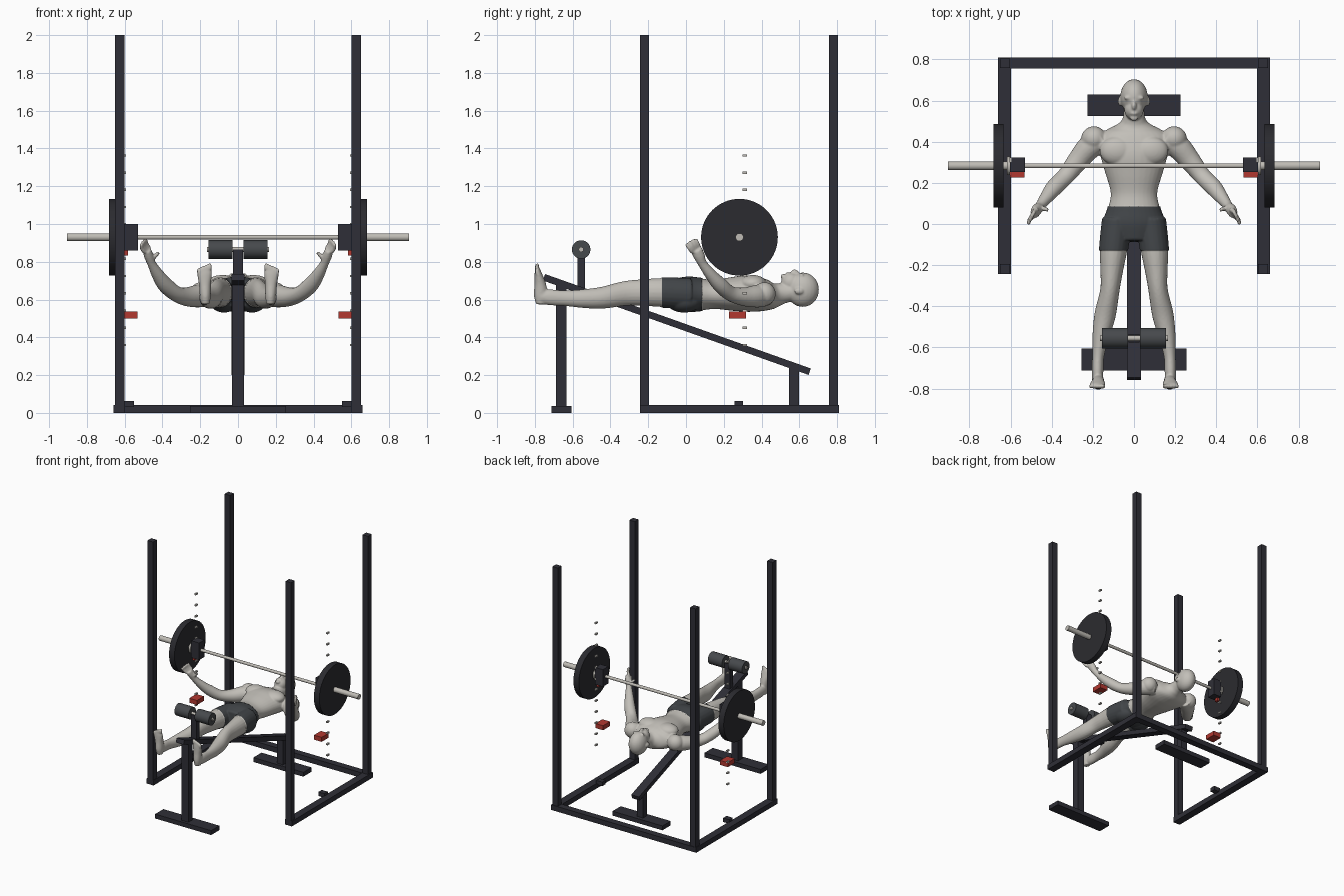
import bpy, bmesh, math
from mathutils import Matrix, Vector

default_cube = bpy.data.objects.get("Cube")
if default_cube:
    bpy.data.objects.remove(default_cube, do_unlink=True)


def material(name, color):
    mat = bpy.data.materials.new(name)
    mat.use_nodes = True
    mat.diffuse_color = (*color, 1)
    mat.node_tree.nodes["Principled BSDF"].inputs["Base Color"].default_value = (*color, 1)
    return mat


FRAME = material("dark frame paint", (0.028, 0.028, 0.038))
PLATE = material("black iron", (0.024, 0.024, 0.029))
FOAM = material("grey foam", (0.062, 0.067, 0.073))
STEEL = material("pale steel", (0.52, 0.50, 0.46))
SKIN = material("pale clay skin", (0.54, 0.52, 0.48))
SHORTS = material("charcoal shorts", (0.055, 0.061, 0.067))
RED = material("red safety", (0.45, 0.04, 0.03))


def finish(bm, name, *mats):
    mesh = bpy.data.meshes.new(name)
    bm.to_mesh(mesh)
    bm.free()
    for mat in mats:
        mesh.materials.append(mat)
    obj = bpy.data.objects.new(name, mesh)
    bpy.context.scene.collection.objects.link(obj)
    return obj


def box(name, mat, xs, ys, zs):
    """Box from its (min, max) range on each axis."""
    bm = bmesh.new()
    spans = (xs, ys, zs)
    centre = Vector([(a + b) / 2 for a, b in spans])
    size = Matrix.Diagonal([abs(b - a) for a, b in spans] + [1])
    bmesh.ops.create_cube(bm, size=1, matrix=Matrix.Translation(centre) @ size)
    return finish(bm, name, mat)


def rod(name, mat, x0, x1, y, z, radius, sides=32):
    """Cylinder lying along the x axis."""
    bm = bmesh.new()
    place = Matrix.Translation(((x0 + x1) / 2, y, z)) @ Matrix.Rotation(math.pi / 2, 4, "Y")
    bmesh.ops.create_cone(bm, cap_ends=True, segments=sides, radius1=radius,
                          radius2=radius, depth=abs(x1 - x0), matrix=place)
    for face in bm.faces:
        face.smooth = len(face.verts) == 4
    return finish(bm, name, mat)


def side_range(side, near, far):
    return tuple(sorted((side * near, side * far)))


# Rack: base, uprights, pins, hooks and safeties
BAR_Y, BAR_Z = 0.283, 0.93
box("rear_base_rail", FRAME, (-0.66, 0.66), (0.755, 0.81), (0, 0.042))
for side, label in ((1, "left"), (-1, "right")):
    post_x = side_range(side, 0.602, 0.652)
    box(label + "_base_rail", FRAME, side_range(side, 0.598, 0.66), (-0.243, 0.81), (0, 0.042))
    box(label + "_front_upright", FRAME, post_x, (-0.243, -0.195), (0, 2))
    box(label + "_rear_upright", FRAME, post_x, (0.757, 0.805), (0, 2))
    box(label + "_base_block", FRAME, side_range(side, 0.55, 0.605), (0.258, 0.302), (0.03, 0.063))
    box(label + "_safety", RED, side_range(side, 0.532, 0.602), (0.227, 0.317), (0.5, 0.537))
    box(label + "_bar_hook", FRAME, side_range(side, 0.53, 0.602), (0.252, 0.322), (0.86, 1.0))
    box(label + "_hook_latch", RED, side_range(side, 0.583, 0.602), (0.27, 0.3), (0.834, 0.86))
    for i in range(12):
        z = 0.36 + i * 0.0912
        box(f"{label}_pin_{i + 1}", STEEL, side_range(side, 0.592, 0.606),
            (0.298, 0.324), (z - 0.006, z + 0.006))

    # Barbell ends
    rod(label + "_bar_sleeve", STEEL, side * 0.6, side * 0.905, BAR_Y, BAR_Z, 0.021)
    rod(label + "_sleeve_collar", STEEL, side * 0.602, side * 0.618, BAR_Y, BAR_Z, 0.045)
    rod(label + "_weight_plate", PLATE, side * 0.634, side * 0.683, BAR_Y, BAR_Z, 0.203, 64)
rod("bar", STEEL, -0.61, 0.61, BAR_Y, BAR_Z, 0.012)

# Bench: feet, posts, sloping beam and ankle rollers
box("bench_front_foot", FRAME, (-0.255, 0.255), (-0.712, -0.605), (0, 0.036))
box("bench_rear_foot", FRAME, (-0.227, 0.227), (0.524, 0.63), (0, 0.036))
box("bench_front_post", FRAME, (-0.031, 0.031), (-0.688, -0.632), (0.03, 0.69))
box("bench_rear_post", FRAME, (-0.028, 0.028), (0.545, 0.598), (0.03, 0.24))
start, end = Vector((0, -0.752, 0.718)), Vector((0, 0.655, 0.218))
run = end - start
beam = box("bench_beam", FRAME, (-0.035, 0.035), (-run.length / 2, run.length / 2), (-0.018, 0.018))
beam.location = (start + end) / 2
beam.rotation_euler.x = math.atan2(run.z, run.y)
box("roller_post", FRAME, (-0.026, 0.026), (-0.575, -0.535), (0.63, 0.865))
rod("roller_axle", STEEL, -0.165, 0.165, -0.555, 0.865, 0.013)
for side, label in ((1, "left"), (-1, "right")):
    rod(label + "_ankle_roller", FOAM, side * 0.028, side * 0.155, -0.555, 0.865, 0.049)


# Figure helpers
def spline(points, steps=5):
    """Smooth interpolation through every section."""
    pts = [Vector(p) for p in points]
    pts = [pts[0]] + pts + [pts[-1]]
    out = []
    for a, b, c, d in zip(pts, pts[1:], pts[2:], pts[3:]):
        for k in range(steps):
            t = k / steps
            out.append(b + (c - a) * t / 2 + (a - 2.5 * b + 2 * c - d / 2) * t * t
                       + (1.5 * (b - c) + (d - a) / 2) * t ** 3)
    return out + [pts[-1]]


def limb(bm, points, sides=20):
    """Loft of ellipses: each section is x, y, z, half width, half depth."""
    sections = spline(points)
    rings = []
    for i, s in enumerate(sections):
        ahead, behind = sections[min(i + 1, len(sections) - 1)], sections[max(i - 1, 0)]
        along = Vector((ahead - behind)[:3]).normalized()
        across = Vector((1, 0, 0))
        across = (across - along * across.dot(along)).normalized()
        up = across.cross(along)
        ring = []
        for k in range(sides):
            angle = math.tau * k / sides
            ring.append(bm.verts.new(Vector(s[:3]) + across * s[3] * math.cos(angle)
                                     + up * s[4] * math.sin(angle)))
        rings.append(ring)
    for a, b in zip(rings, rings[1:]):
        for k in range(sides):
            n = (k + 1) % sides
            bm.faces.new((a[k], a[n], b[n], b[k]))
    bm.faces.new(rings[0][::-1])
    bm.faces.new(rings[-1])


def blob(bm, centre, radii):
    place = Matrix.Translation(centre) @ Matrix.Diagonal((*radii, 1))
    bmesh.ops.create_uvsphere(bm, u_segments=24, v_segments=16, radius=1, matrix=place)


# Figure: torso, neck and head
bm = bmesh.new()
torso = [(-0.08, 0.632, 0.1, 0.07), (0.0, 0.628, 0.147, 0.09), (0.07, 0.627, 0.128, 0.086),
         (0.15, 0.627, 0.113, 0.077), (0.25, 0.63, 0.14, 0.09), (0.33, 0.632, 0.163, 0.097),
         (0.4, 0.625, 0.18, 0.088), (0.45, 0.621, 0.145, 0.074), (0.485, 0.626, 0.078, 0.06),
         (0.52, 0.635, 0.053, 0.054), (0.59, 0.645, 0.05, 0.05)]
limb(bm, [(0, *section) for section in torso], 32)
blob(bm, (0, 0.618, 0.652), (0.067, 0.086, 0.091))
blob(bm, (0, 0.556, 0.69), (0.047, 0.052, 0.052))
blob(bm, (0, 0.575, 0.744), (0.012, 0.021, 0.016))
blob(bm, (0, 0.538, 0.734), (0.02, 0.01, 0.011))
blob(bm, (0, 0.515, 0.722), (0.02, 0.014, 0.014))

for side in (1, -1):
    # Face and muscle masses
    blob(bm, (side * 0.068, 0.597, 0.645), (0.01, 0.024, 0.017))
    blob(bm, (side * 0.027, 0.613, 0.728), (0.024, 0.01, 0.012))
    blob(bm, (side * 0.082, 0.355, 0.685), (0.085, 0.07, 0.045))
    blob(bm, (side * 0.195, 0.415, 0.63), (0.062, 0.06, 0.062))
    blob(bm, (side * 0.075, -0.01, 0.59), (0.07, 0.09, 0.055))

    # Arm and hand
    arm = [(0.15, 0.42, 0.625, 0.06, 0.06), (0.215, 0.375, 0.618, 0.06, 0.06),
           (0.275, 0.305, 0.615, 0.051, 0.049), (0.33, 0.235, 0.632, 0.043, 0.04),
           (0.385, 0.18, 0.678, 0.042, 0.04), (0.425, 0.13, 0.733, 0.033, 0.031),
           (0.457, 0.088, 0.79, 0.023, 0.024), (0.472, 0.07, 0.83, 0.025, 0.03),
           (0.483, 0.055, 0.862, 0.022, 0.031)]
    limb(bm, [(side * x, y, z, a, b) for x, y, z, a, b in arm])
    for i in range(4):
        base = Vector((0.494 - 0.008 * i, 0.035 + 0.012 * i, 0.85 + 0.007 * i))
        tip = Vector((0.512 - 0.008 * i, 0.0 + 0.017 * i, 0.895 + 0.015 * i - 0.002 * i * i))
        mid = base.lerp(tip, 0.5) + Vector((0.006, 0, 0))
        limb(bm, [(side * p.x, p.y, p.z, r, r)
                  for p, r in ((base, 0.012), (mid, 0.011), (tip, 0.009))], 10)
    limb(bm, [(side * 0.465, 0.078, 0.805, 0.014, 0.014), (side * 0.44, 0.075, 0.83, 0.012, 0.012),
              (side * 0.418, 0.068, 0.85, 0.009, 0.009)], 10)

    # Leg
    leg = [(0.082, 0.02, 0.63, 0.07, 0.08), (0.099, -0.12, 0.637, 0.067, 0.077),
           (0.108, -0.22, 0.637, 0.056, 0.071), (0.117, -0.32, 0.633, 0.047, 0.065),
           (0.14, -0.44, 0.61, 0.052, 0.058), (0.16, -0.54, 0.605, 0.042, 0.05),
           (0.174, -0.64, 0.607, 0.029, 0.041), (0.177, -0.72, 0.612, 0.028, 0.042),
           (0.177, -0.77, 0.615, 0.026, 0.035)]
    limb(bm, [(side * x, *rest) for x, *rest in leg])

    # Foot with raised toes
    foot = [(0.172, -0.768, 0.575, 0.022, 0.026), (0.173, -0.768, 0.62, 0.029, 0.037),
            (0.175, -0.772, 0.68, 0.032, 0.031), (0.177, -0.782, 0.735, 0.039, 0.02),
            (0.178, -0.786, 0.762, 0.036, 0.013)]
    limb(bm, [(side * x, *rest) for x, *rest in foot])
    for i in range(5):
        blob(bm, (side * (0.15 + 0.0148 * i), -0.788, 0.772 - 0.006 * i),
             (0.012 - 0.001 * i, 0.012, 0.021))

# Fuse the masses into one smooth skin
source = finish(bm, "figure_source")
remesh = source.modifiers.new("fuse", "REMESH")
remesh.mode = "VOXEL"
remesh.voxel_size = 0.0055
soften = source.modifiers.new("soften", "SMOOTH")
soften.factor = 0.5
soften.iterations = 5
fused = source.evaluated_get(bpy.context.evaluated_depsgraph_get())
bm = bmesh.new()
bm.from_mesh(fused.to_mesh())
bpy.data.objects.remove(source, do_unlink=True)

# Shorts: cut clean waist and hems, then colour and lift the cloth
HEM, WAIST = -0.128, 0.085
for y in (HEM, WAIST):
    bmesh.ops.bisect_plane(bm, geom=bm.verts[:] + bm.edges[:] + bm.faces[:], dist=1e-5,
                           plane_co=(0, y, 0), plane_no=(0, 1, 0))
bm.normal_update()
cloth = set()
for face in bm.faces:
    face.smooth = True
    centre = face.calc_center_median()
    face.material_index = int(HEM < centre.y < WAIST and abs(centre.x) < 0.25)
    if face.material_index:
        cloth.update(face.verts)
for vert in cloth:
    vert.co += vert.normal * 0.004
finish(bm, "lying_figure", SKIN, SHORTS)
